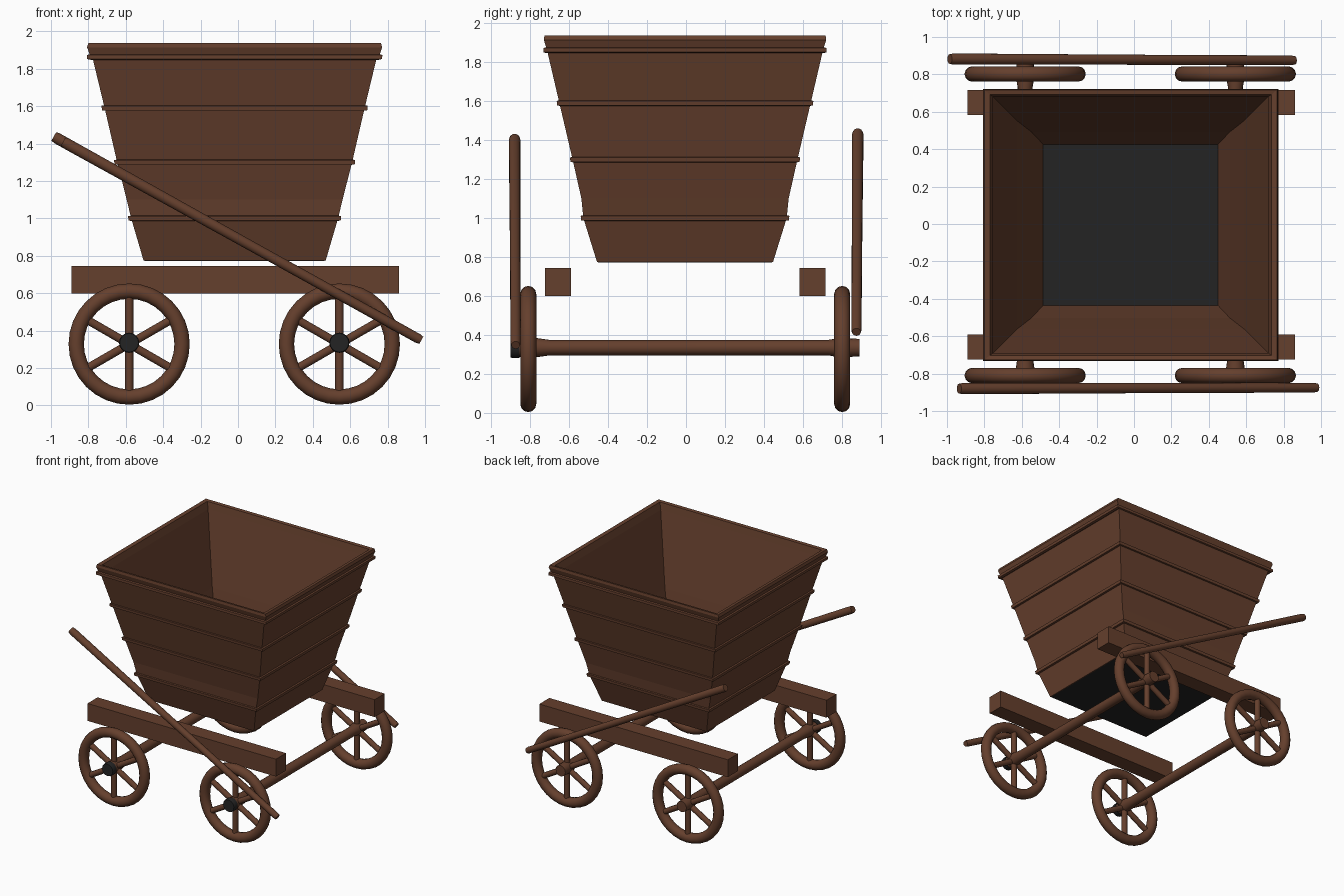
import bpy, bmesh, math
from mathutils import Vector

if "Cube" in bpy.data.objects:
    bpy.data.objects.remove(bpy.data.objects["Cube"])


def make_material(name, rgb):
    m = bpy.data.materials.new(name)
    m.diffuse_color = (*rgb, 1)
    m.use_nodes = True
    m.node_tree.nodes["Principled BSDF"].inputs["Base Color"].default_value = m.diffuse_color
    return m


WOOD = make_material("brown wood", (0.13, 0.050, 0.026))
BLACK = make_material("black iron", (0.017, 0.017, 0.017))
CX, CY = -0.018, -0.005          # tub centre


def finish(name, bm, mat, smooth=False):
    bmesh.ops.recalc_face_normals(bm, faces=bm.faces)
    me = bpy.data.meshes.new(name)
    bm.to_mesh(me)
    bm.free()
    me.materials.append(mat)
    ob = bpy.data.objects.new(name, me)
    bpy.context.collection.objects.link(ob)
    if smooth:
        bpy.ops.object.select_all(action='DESELECT')
        ob.select_set(True)
        bpy.context.view_layer.objects.active = ob
        bpy.ops.object.shade_smooth_by_angle(angle=math.radians(40))
    return ob


def square_loft(name, rings, mat, closed=True):
    """Skin rectangular rings (z, half x, half y); closed joins last to first."""
    bm = bmesh.new()
    loops = []
    for z, hx, hy in rings:
        loops.append([bm.verts.new((CX + sx * hx, CY + sy * hy, z))
                      for sx, sy in ((-1, -1), (1, -1), (1, 1), (-1, 1))])
    n = len(loops)
    for i in range(n if closed else n - 1):
        a, b = loops[i], loops[(i + 1) % n]
        for k in range(4):
            bm.faces.new((a[k], a[(k + 1) % 4], b[(k + 1) % 4], b[k]))
    if not closed:
        bm.faces.new(loops[0])
        bm.faces.new(loops[-1])
    return finish(name, bm, mat)


def lathe(bm, p, q, profile, sides=16):
    """Round bar from p to q; profile is (fraction along, radius)."""
    p, q = Vector(p), Vector(q)
    d = q - p
    rot = d.to_track_quat('Z', 'Y')
    loops = []
    for t, r in profile:
        loops.append([bm.verts.new(p + d * t + rot @ Vector(
            (r * math.cos(2 * math.pi * k / sides), r * math.sin(2 * math.pi * k / sides), 0)))
            for k in range(sides)])
    for a, b in zip(loops, loops[1:]):
        for k in range(sides):
            bm.faces.new((a[k], a[(k + 1) % sides], b[(k + 1) % sides], b[k]))
    bm.faces.new(loops[0])
    bm.faces.new(loops[-1])


def bar(name, p, q, profile, mat):
    bm = bmesh.new()
    lathe(bm, p, q, profile)
    return finish(name, bm, mat, True)


# Tub: outer wall up to the rim, then the inner wall back down
OUTER = [(0.775, 0.487, 0.452), (1.0, 0.553, 0.522), (1.1, 0.577, 0.532),
         (1.3, 0.628, 0.577), (1.59, 0.695, 0.645), (1.86, 0.760, 0.708)]
INNER = [(1.90, 0.745, 0.695), (1.3, 0.607, 0.557), (1.0, 0.530, 0.497), (0.775, 0.465, 0.428)]
square_loft("tub_walls", OUTER + INNER, WOOD)
square_loft("tub_floor", [(0.773, 0.482, 0.447), (0.785, 0.468, 0.431)], BLACK, False)

# Rim board with a thin lip beneath, and three bands round the tub
square_loft("tub_rim", [(1.875, 0.775, 0.712), (1.915, 0.789, 0.725), (1.937, 0.782, 0.722),
                        (1.932, 0.752, 0.697), (1.875, 0.735, 0.685)], WOOD)
square_loft("rim_lip", [(1.848, 0.770, 0.715), (1.852, 0.788, 0.727), (1.874, 0.790, 0.727),
                        (1.878, 0.765, 0.71), (1.86, 0.75, 0.70)], WOOD)
for i in (1, 3, 4):
    z, hx, hy = OUTER[i]
    square_loft("tub_band", [(z - 0.014, hx - 0.012, hy - 0.012), (z - 0.012, hx + 0.014, hy + 0.011),
                             (z + 0.012, hx + 0.017, hy + 0.014), (z + 0.016, hx - 0.008, hy - 0.008)], WOOD)

# Two long side beams
for y in (-0.658, 0.65):
    bm = bmesh.new()
    bmesh.ops.create_cube(bm, size=1)
    for v in bm.verts:
        v.co = (-0.015 + v.co.x * 1.75, y + v.co.y * 0.133, 0.672 + v.co.z * 0.146)
    finish("side_beam", bm, WOOD)


def wheel(x, y, z=0.325 + 0.003):
    """Ring tyre with six spokes."""
    bm = bmesh.new()
    n, m, R, r = 32, 12, 0.283, 0.041
    g = [[bm.verts.new((x + (R + r * math.cos(b)) * math.cos(a), y + r * math.sin(b),
                        z + (R + r * math.cos(b)) * math.sin(a)))
          for b in (2 * math.pi * j / m for j in range(m))]
         for a in (2 * math.pi * i / n for i in range(n))]
    for i in range(n):
        for j in range(m):
            i2, j2 = (i + 1) % n, (j + 1) % m
            bm.faces.new((g[i][j], g[i2][j], g[i2][j2], g[i][j2]))
    for k in range(6):
        a = math.pi / 2 + k * math.pi / 3
        d = Vector((math.cos(a), 0, math.sin(a)))
        c = Vector((x, y, z))
        lathe(bm, c + d * 0.02, c + d * 0.27, [(0, 0.023), (1, 0.023)], 10)
    finish("wheel", bm, WOOD, True)


# Wheels, axles with flared ends, black hub caps on the front side
for x in (-0.582, 0.542):
    for y in (-0.81, 0.802):
        wheel(x, y)
    bar("axle", (x, -0.86, 0.335), (x, 0.89, 0.335),
        [(0, 0.048), (0.05, 0.05), (0.09, 0.04), (0.91, 0.04), (0.94, 0.05), (1, 0.045)], WOOD)
    bar("hub_cap", (x, -0.9, 0.335), (x, -0.855, 0.335), [(0, 0.050), (0.2, 0.054), (1, 0.054)], BLACK)

# Slanted push handles on both sides
ends = [(0, 0.026), (0.01, 0.03), (0.5, 0.027), (0.99, 0.026), (1, 0.022)]
bar("front_handle", (-0.935, -0.88, 1.41), (0.98, -0.875, 0.348), ends, WOOD)
bar("back_handle", (-0.985, 0.882, 1.438), (0.86, 0.875, 0.415), ends, WOOD)
